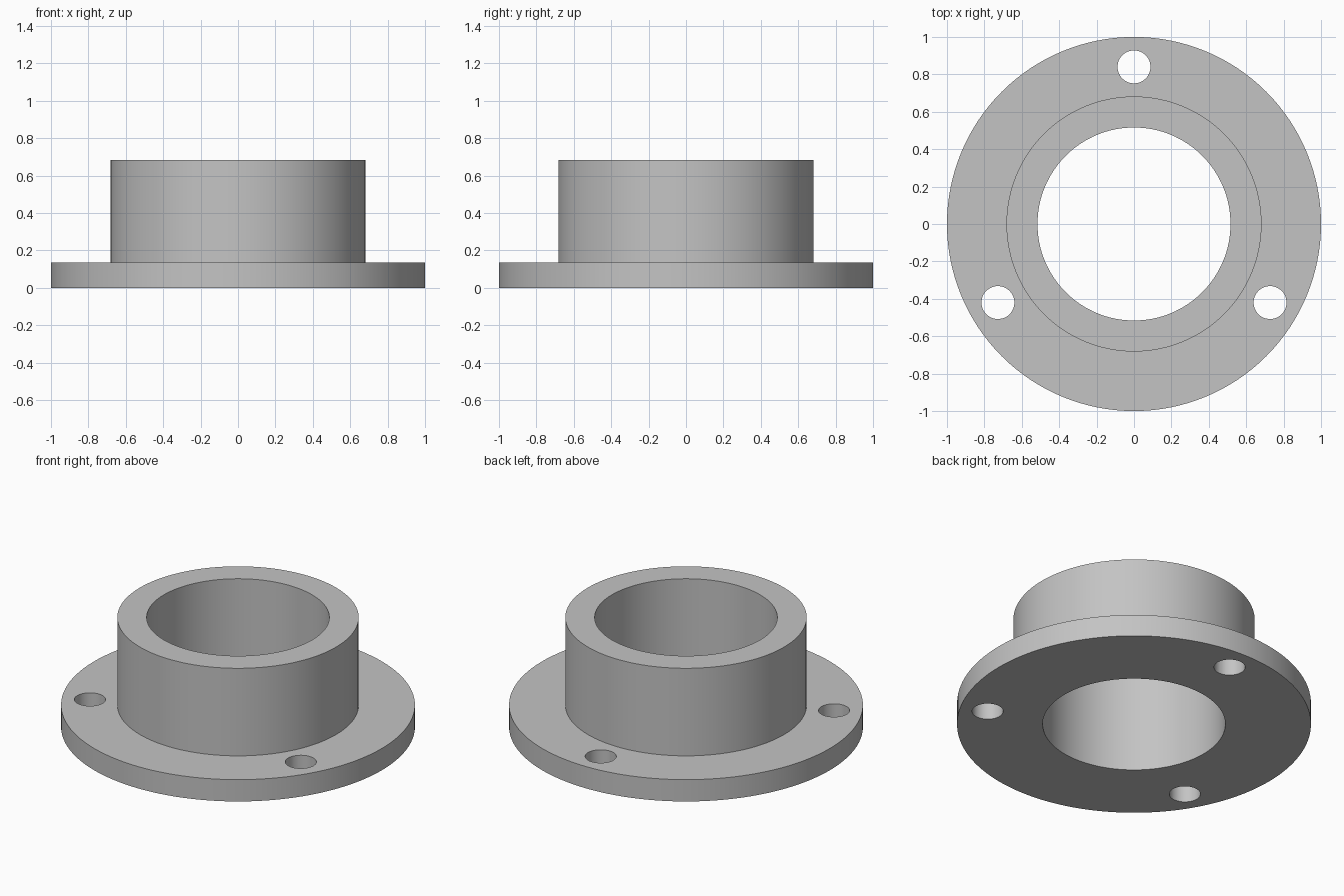
import bpy
import bmesh
from math import cos, sin, pi, radians
from mathutils import Vector

if "Cube" in bpy.data.objects:
    bpy.data.objects.remove(bpy.data.objects["Cube"], do_unlink=True)

SEGMENTS = 128
FLANGE_RADIUS, FLANGE_HEIGHT = 1.0, 0.136
COLLAR_RADIUS, COLLAR_HEIGHT = 0.682, 0.682
BORE_RADIUS = 0.516
HOLE_RADIUS, HOLE_CIRCLE = 0.088, 0.84

grey = bpy.data.materials.new("plain grey")
grey.use_nodes = True
GREY = (0.55, 0.55, 0.55, 1)
grey.diffuse_color = GREY
grey.node_tree.nodes["Principled BSDF"].inputs["Base Color"].default_value = GREY


def lathe(name, profile):
    """Revolve a closed (radius, height) profile around z."""
    bm = bmesh.new()
    verts = [bm.verts.new((r, 0, z)) for r, z in profile]
    edges = [bm.edges.new((a, b)) for a, b in zip(verts, verts[1:] + verts[:1])]
    bmesh.ops.spin(bm, geom=verts + edges, cent=(0, 0, 0), axis=(0, 0, 1),
                   angle=2 * pi, steps=SEGMENTS, use_duplicate=False)
    bmesh.ops.remove_doubles(bm, verts=bm.verts, dist=1e-4)
    bmesh.ops.recalc_face_normals(bm, faces=bm.faces)
    mesh = bpy.data.meshes.new(name)
    bm.to_mesh(mesh)
    bm.free()
    obj = bpy.data.objects.new(name, mesh)
    bpy.context.collection.objects.link(obj)
    mesh.materials.append(grey)
    return obj


# Flange and collar in one turned body with a through bore
body = lathe("flanged_collar", [
    (BORE_RADIUS, 0),
    (FLANGE_RADIUS, 0),
    (FLANGE_RADIUS, FLANGE_HEIGHT),
    (COLLAR_RADIUS, FLANGE_HEIGHT),
    (COLLAR_RADIUS, COLLAR_HEIGHT),
    (BORE_RADIUS, COLLAR_HEIGHT),
])

# Three bolt holes, evenly spaced from the back
bm = bmesh.new()
for i in range(3):
    angle = pi / 2 + i * 2 * pi / 3
    made = bmesh.ops.create_cone(bm, cap_ends=True, segments=48, radius1=HOLE_RADIUS,
                                 radius2=HOLE_RADIUS, depth=FLANGE_HEIGHT * 2)
    spot = Vector((cos(angle), sin(angle), 0)) * HOLE_CIRCLE
    spot.z = FLANGE_HEIGHT / 2
    bmesh.ops.translate(bm, verts=made["verts"], vec=spot)
cutter_mesh = bpy.data.meshes.new("bolt_hole_cutter")
bm.to_mesh(cutter_mesh)
bm.free()
cutter_mesh.materials.append(grey)
cutter = bpy.data.objects.new("bolt_hole_cutter", cutter_mesh)
bpy.context.collection.objects.link(cutter)
cutter.hide_render = True

drill = body.modifiers.new("bolt_holes", "BOOLEAN")
drill.operation = "DIFFERENCE"
drill.solver = "EXACT"
drill.object = cutter

bpy.ops.object.select_all(action="DESELECT")
body.select_set(True)
bpy.context.view_layer.objects.active = body
bpy.ops.object.modifier_apply(modifier=drill.name)
bpy.data.objects.remove(cutter, do_unlink=True)

# Smooth walls, crisp rims
bpy.ops.object.shade_smooth_by_angle(angle=radians(30))
